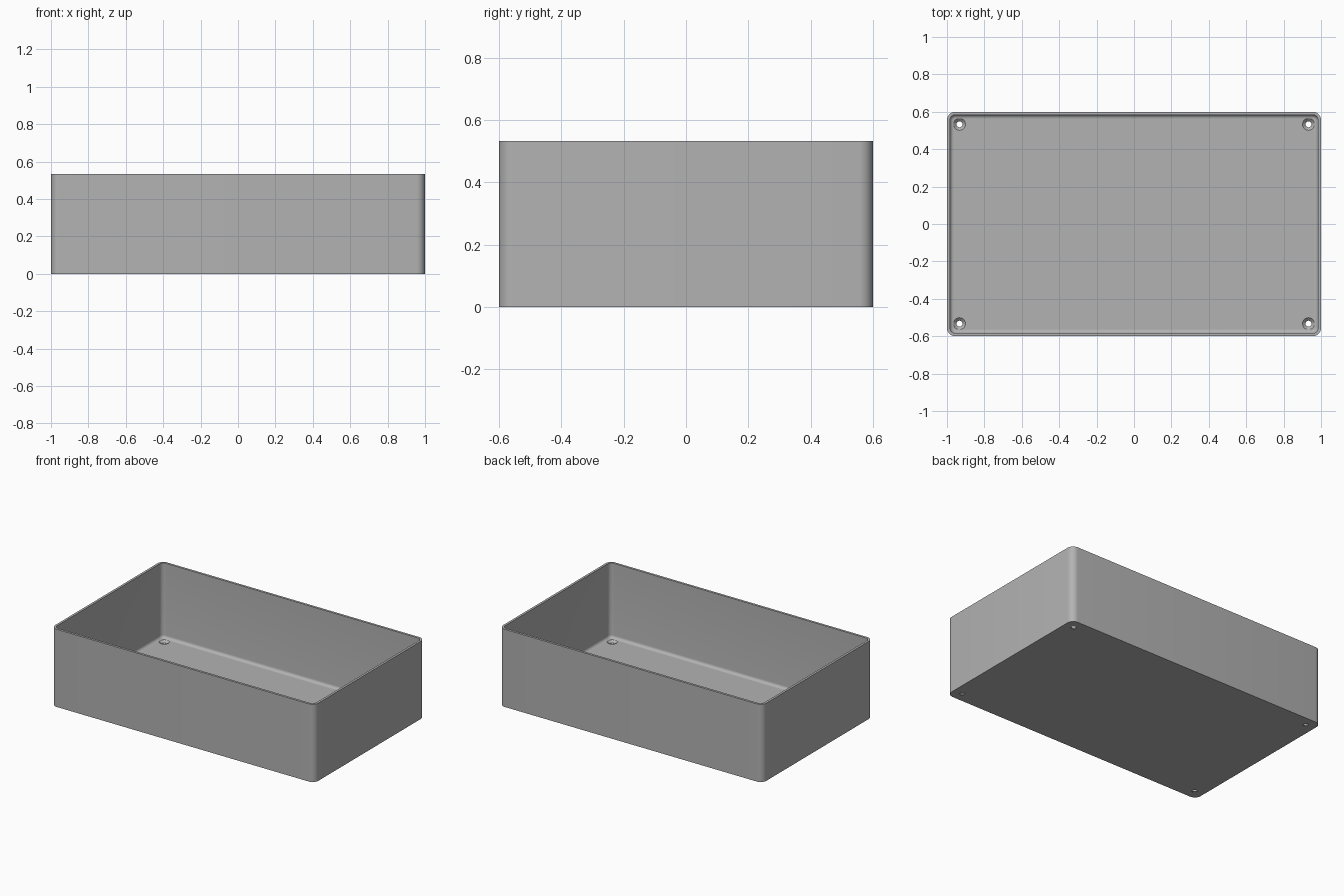
import bpy, bmesh, math
from mathutils import Vector

cube = bpy.data.objects.get("Cube")
if cube:
    bpy.data.objects.remove(cube, do_unlink=True)

HALF_X, HALF_Y, HEIGHT = 1.0, 0.6, 0.533
WALL, FLOOR, CORNER, FILLET = 0.016, 0.02, 0.045, 0.02

grey = bpy.data.materials.new("light grey")
grey.use_nodes = True
colour = (0.45, 0.45, 0.45, 1)
grey.diffuse_color = colour
grey.node_tree.nodes["Principled BSDF"].inputs["Base Color"].default_value = colour


def make_object(name, bm):
    bmesh.ops.recalc_face_normals(bm, faces=bm.faces)
    mesh = bpy.data.meshes.new(name)
    bm.to_mesh(mesh)
    bm.free()
    mesh.materials.append(grey)
    ob = bpy.data.objects.new(name, mesh)
    bpy.context.collection.objects.link(ob)
    return ob


def rounded_ring(bm, inset, z, steps=8):
    """Rounded rectangle, shrunk inwards by inset."""
    radius = max(CORNER - inset, 0.003)
    cx, cy = HALF_X - inset - radius, HALF_Y - inset - radius
    verts = []
    for corner, (sx, sy) in enumerate([(1, 1), (-1, 1), (-1, -1), (1, -1)]):
        for i in range(steps + 1):
            a = (corner + i / steps) * math.pi / 2
            verts.append(bm.verts.new((sx * cx + radius * math.cos(a),
                                       sy * cy + radius * math.sin(a), z)))
    return verts


def circle_ring(bm, centre, radius, z, count=32):
    return [bm.verts.new((centre[0] + radius * math.cos(math.tau * i / count),
                          centre[1] + radius * math.sin(math.tau * i / count), z))
            for i in range(count)]


def loft(bm, rings):
    for a, b in zip(rings, rings[1:]):
        n = len(a)
        for i in range(n):
            j = (i + 1) % n
            bm.faces.new((a[i], a[j], b[j], b[i]))
    bm.faces.new(rings[0])
    bm.faces.new(rings[-1])


# Open tray: outer wall, rim, inner wall, rounded inner floor edge
bm = bmesh.new()
profile = [(0, 0), (0, HEIGHT), (WALL, HEIGHT)]
for i in range(7):
    a = i / 6 * math.pi / 2
    profile.append((WALL + FILLET * (1 - math.cos(a)),
                    FLOOR + FILLET * (1 - math.sin(a))))
loft(bm, [rounded_ring(bm, inset, z) for inset, z in profile])
tray = make_object("tray", bm)

# Countersunk screw holes in the four floor corners
bm = bmesh.new()
for sx in (-1, 1):
    for sy in (-1, 1):
        centre = Vector((sx * 0.933, sy * 0.533))
        loft(bm, [circle_ring(bm, centre, r, z) for r, z in
                  [(0.016, -0.02), (0.016, 0.005), (0.032, FLOOR), (0.032, 0.06)]])
cutter = make_object("screw_hole_cutter", bm)
cutter.hide_render = True

cut = tray.modifiers.new("screw holes", "BOOLEAN")
cut.operation = "DIFFERENCE"
cut.solver = "EXACT"
cut.object = cutter
bpy.ops.object.select_all(action="DESELECT")
bpy.context.view_layer.objects.active = tray
tray.select_set(True)
bpy.ops.object.modifier_apply(modifier=cut.name)
bpy.data.objects.remove(cutter, do_unlink=True)
bpy.ops.object.shade_smooth_by_angle(angle=math.radians(30))
